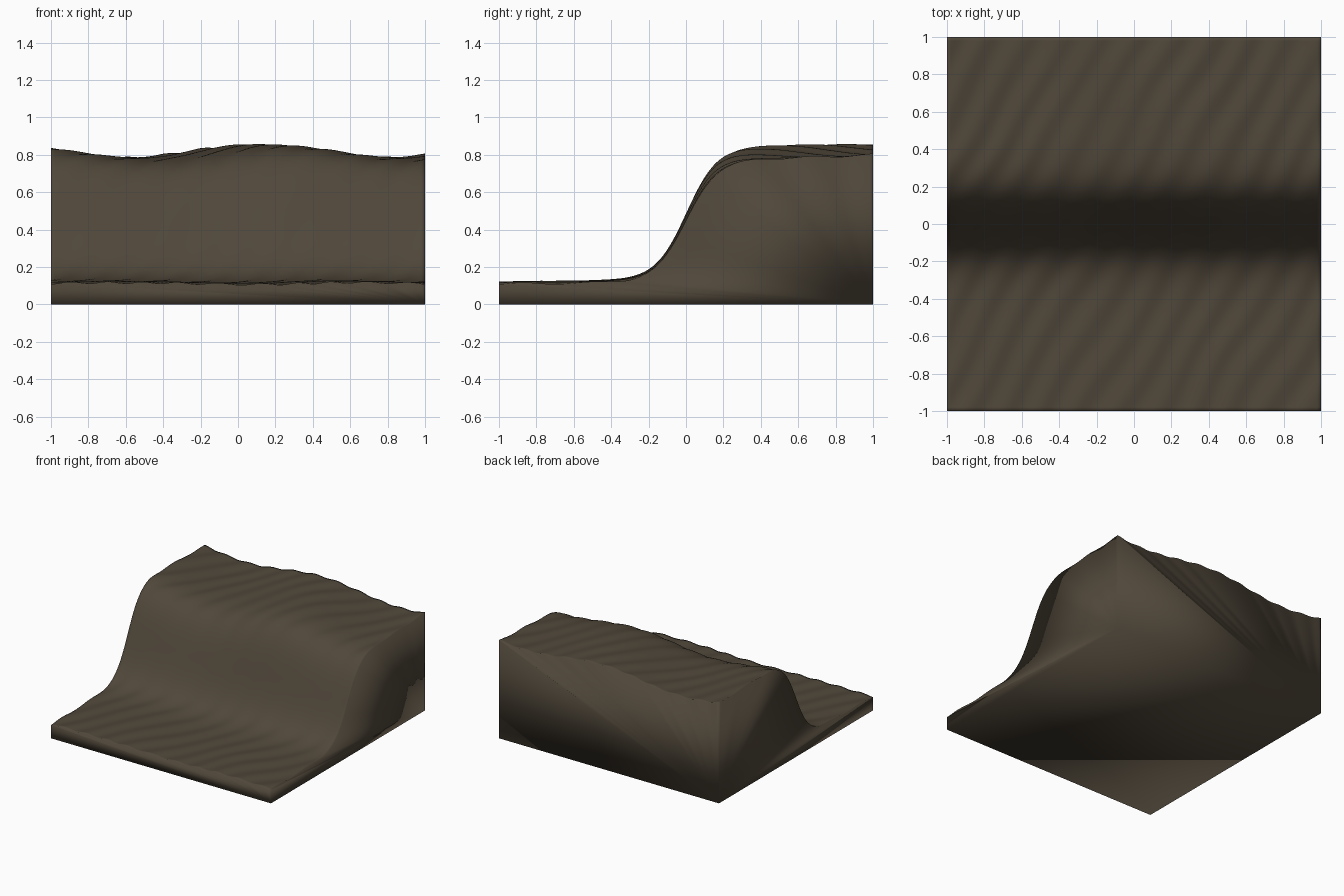
import bpy, bmesh, math
from mathutils import Vector, noise

if "Cube" in bpy.data.objects:
    bpy.data.objects.remove(bpy.data.objects["Cube"])

N = 96  # grid cells per side


def height(x, y):
    # steep bank between a low shelf and a high shelf
    step = 0.5 * (1 + math.tanh(y / 0.165))
    z = 0.125 + 0.67 * step + 0.012 * y + 0.012 * step
    # broad swell, strong on the high shelf
    u = x + 0.3 * (y - 1) - 0.07
    z += (0.004 + 0.03 * step) * math.cos(2 * math.pi * u / 1.4)
    # fine diagonal ripples, fading on the bank
    flat = 1 - 0.75 * math.exp(-(y / 0.2) ** 2)
    wobble = noise.noise(Vector((x * 2, y * 2, 0.3)))
    phase = 2 * math.pi * (x - 0.55 * y) / 0.2 + 1.5 * wobble
    z += flat * (0.005 * math.sin(phase) + 0.004 * wobble)
    return z


bm = bmesh.new()

# rippled top surface
grid = []
for j in range(N + 1):
    y = -1 + 2 * j / N
    grid.append([bm.verts.new((-1 + 2 * i / N, y, height(-1 + 2 * i / N, y)))
                 for i in range(N + 1)])
for j in range(N):
    for i in range(N):
        bm.faces.new((grid[j][i], grid[j][i + 1],
                      grid[j + 1][i + 1], grid[j + 1][i]))

# flat base and four vertical walls
base = [bm.verts.new((x, y, 0)) for x, y in ((-1, -1), (1, -1), (1, 1), (-1, 1))]
bm.faces.new(base[::-1])
edges = [grid[0], [row[-1] for row in grid], grid[-1][::-1],
         [row[0] for row in grid][::-1]]
for k, edge in enumerate(edges):
    bm.faces.new([base[k], base[(k + 1) % 4]] + edge[::-1])

for f in bm.faces:
    f.smooth = True

mesh = bpy.data.meshes.new("sand_bank")
bm.to_mesh(mesh)
bm.free()
bank = bpy.data.objects.new("sand_bank", mesh)
bpy.context.collection.objects.link(bank)

# dark brown earth
mat = bpy.data.materials.new("earth")
mat.diffuse_color = (0.08, 0.063, 0.042, 1)
mat.use_nodes = True
mat.node_tree.nodes["Principled BSDF"].inputs["Base Color"].default_value = mat.diffuse_color
mesh.materials.append(mat)
